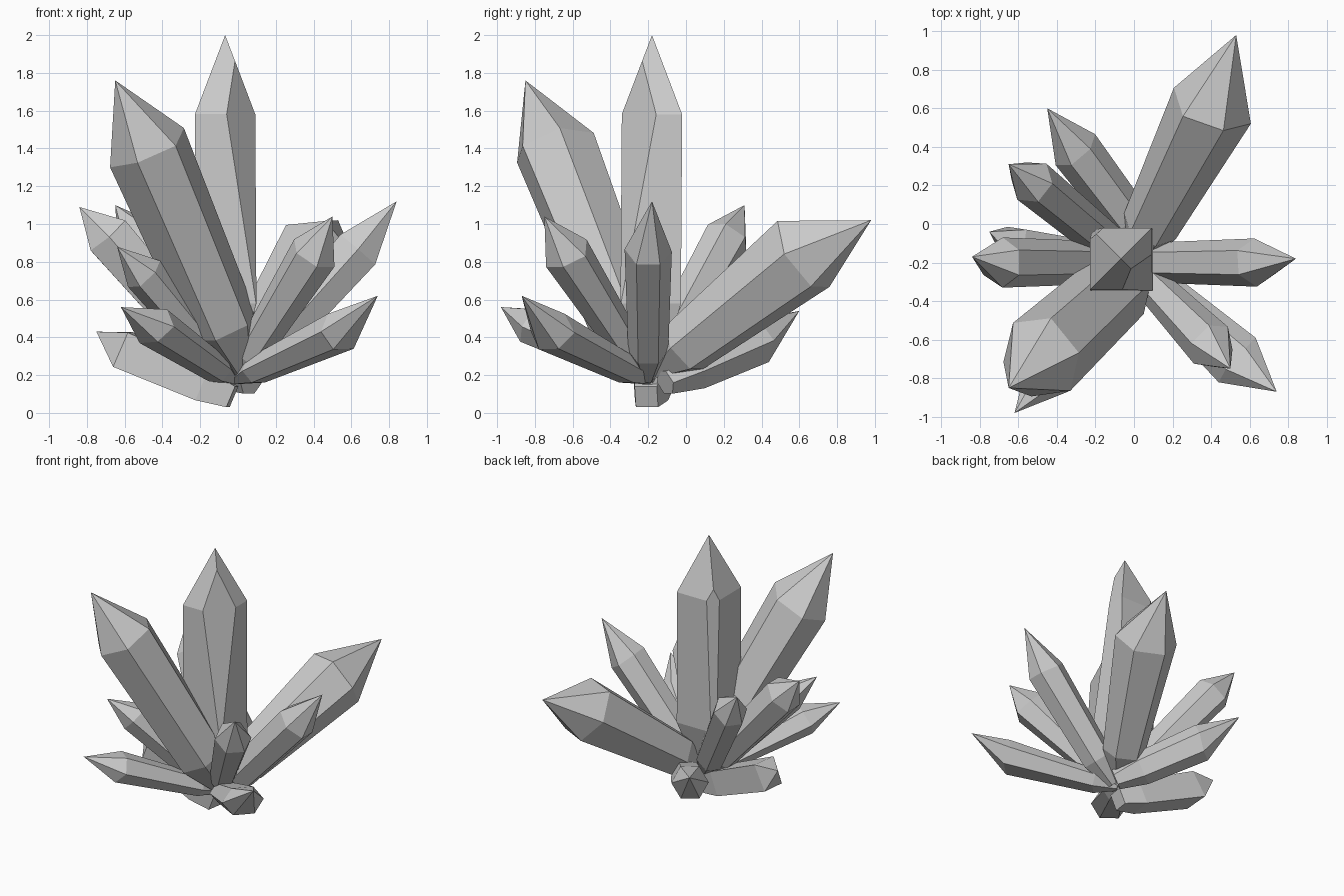
import bpy, bmesh, random
from math import cos, sin, radians
from mathutils import Vector
from mathutils.geometry import normal

if "Cube" in bpy.data.objects:
    bpy.data.objects.remove(bpy.data.objects["Cube"])

random.seed(4)
HEX = (0, 60, 120, 180, 240, 300)
SQUARE = (45, 135, 225, 315)
SLIM = ((0, .2), (.2, .68), (1, 1))
FULL = ((0, .25), (.22, .85), (1, 1))


def crystal(name, base, shoulder, tip, wide, tall, rings=SLIM, jitter=.12, angles=HEX, cuts=()):
    """Faceted shard: rings from the narrow root to the shoulder, then a point; optional planar cuts."""
    base, shoulder, tip = Vector(base), Vector(shoulder), Vector(tip)
    axis = (shoulder - base).normalized()
    # horizontal side direction (x for an upright shard)
    side = axis.cross(Vector((0, 0, 1)))
    side = side.normalized() if side.length > .1 else Vector((1, 0, 0))
    up = axis.cross(side).normalized()
    bm = bmesh.new()
    loops = []
    for t, s in rings:
        loop = []
        for a in angles:
            p = base.lerp(shoulder, t)
            p += side * cos(radians(a)) * wide * s + up * sin(radians(a)) * tall * s
            if t == 1:
                p += axis * random.uniform(-jitter, jitter) * wide
            loop.append(bm.verts.new(p))
        loops.append(loop)
    n = len(angles)
    bm.faces.new(loops[0])
    for lo, hi in zip(loops, loops[1:]):
        for i in range(n):
            j = (i + 1) % n
            bm.faces.new((lo[i], lo[j], hi[j], hi[i]))
    top = bm.verts.new(tip)
    for i in range(n):
        bm.faces.new((loops[-1][i], loops[-1][(i + 1) % n], top))
    # bevel facets made by slicing off corners
    for a, b, c in cuts:
        a, b, c = Vector(a), Vector(b), Vector(c)
        nor = normal(a, b, c)
        if nor.dot(base.lerp(shoulder, .5) - a) > 0:
            nor = -nor
        bmesh.ops.bisect_plane(bm, geom=bm.verts[:] + bm.edges[:] + bm.faces[:],
                               plane_co=a, plane_no=nor, clear_outer=True)
        bmesh.ops.holes_fill(bm, edges=[e for e in bm.edges if e.is_boundary])
    bmesh.ops.recalc_face_normals(bm, faces=bm.faces)
    me = bpy.data.meshes.new(name)
    bm.to_mesh(me)
    bm.free()
    ob = bpy.data.objects.new(name, me)
    bpy.context.collection.objects.link(ob)
    return ob


# upright centre crystal: square with a long slanted facet and a clipped corner
crystal("centre_crystal", (-.06, -.19, .15), (-.068, -.18, 1.58), (-.068, -.18, 2), .226, .226,
        rings=((0, .25), (.3, 1), (1, 1)), jitter=0, angles=SQUARE,
        cuts=[((.09, -.16, 1.58), (-.06, -.34, 1.58), (.09, -.34, .65)),
              ((-.23, -.08, 1.58), (-.16, -.02, 1.58), (-.23, -.06, .6))])

# leaning crystals: name, root, shoulder centre, tip, half width, half height, ring profile
root = (-.02, -.2, .17)
shards = [
    ("large_front_left_crystal", (.03, -.22, .2), (-.48, -.69, 1.4), (-.65, -.85, 1.76), .23, .22, FULL),
    ("large_back_right_crystal", (0, -.17, .22), (.41, .62, .84), (.53, .98, 1.02), .22, .23, SLIM),
    ("right_crystal", (.02, -.2, .18), (.63, -.2, .86), (.84, -.18, 1.12), .125, .14, FULL),
    ("front_right_upper_crystal", root, (.4, -.63, .84), (.5, -.75, 1.04), .13, .13, SLIM),
    ("front_right_lower_crystal", root, (.54, -.71, .43), (.74, -.87, .62), .15, .11, SLIM),
    ("left_crystal", root, (-.68, -.2, .93), (-.84, -.17, 1.09), .13, .14, FULL),
    ("back_left_upper_crystal", root, (-.53, .22, .93), (-.65, .31, 1.1), .12, .13, FULL),
    ("back_left_lower_crystal", (.07, -.11, .16), (-.3, .38, .38), (-.45, .6, .54), .13, .13,
     ((0, .55), (.3, .9), (1, 1))),
    ("front_left_lower_crystal", root, (-.45, -.8, .46), (-.62, -.98, .56), .13, .11, SLIM),
    ("front_left_middle_crystal", root, (-.5, -.55, .74), (-.64, -.67, .88), .11, .11, FULL),
]
for s in shards:
    crystal(*s)

# low square-sided crystal resting on the ground
crystal("left_lower_crystal", (-.03, -.21, .085), (-.62, -.12, .34), (-.75, -.04, .43), .14, .14,
        rings=((0, .6), (.25, .9), (1, 1)), angles=SQUARE)
